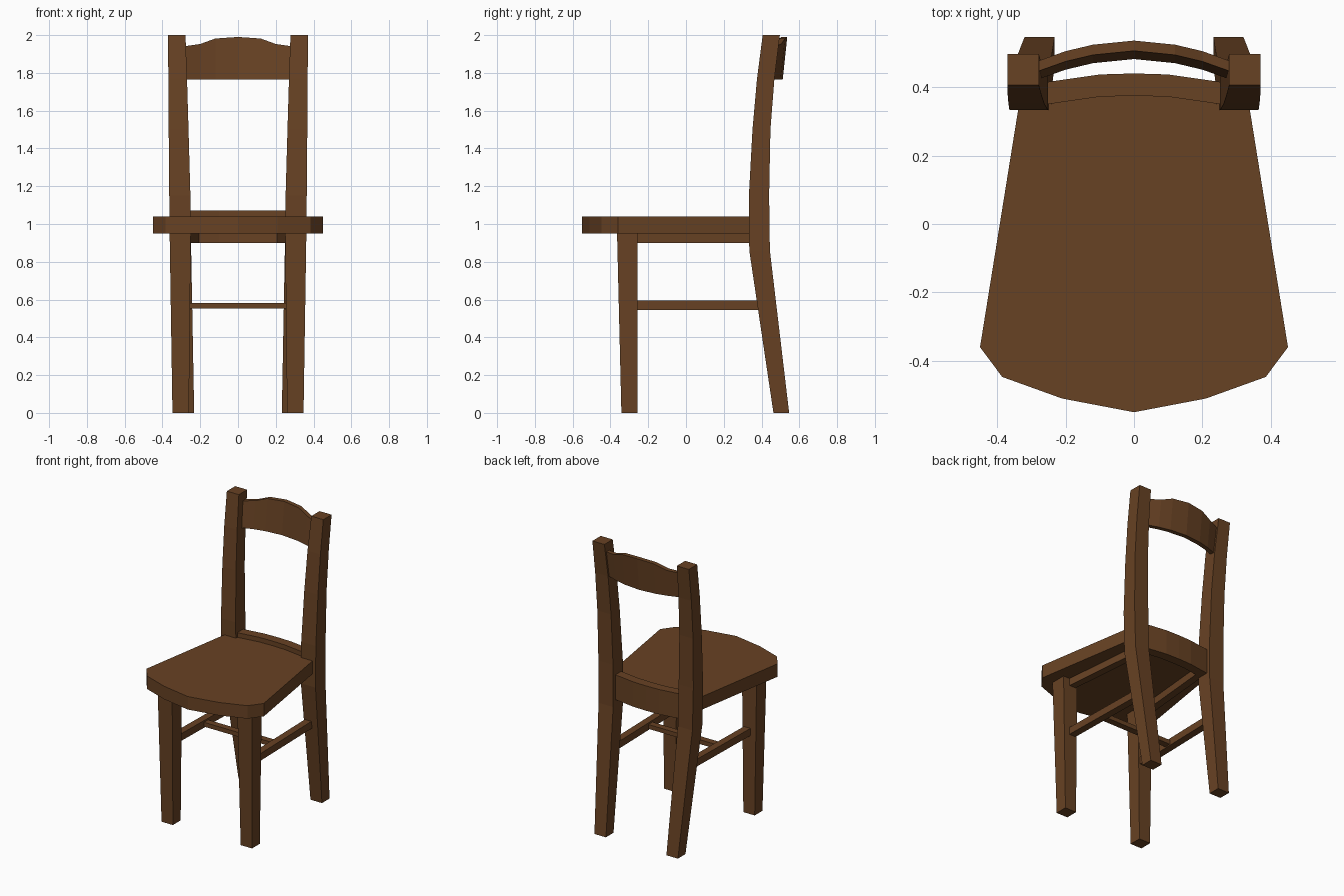
import bpy, bmesh
from mathutils import Vector

cube = bpy.data.objects.get("Cube")
if cube:
    bpy.data.objects.remove(cube, do_unlink=True)

wood = bpy.data.materials.new("brown wood")
wood.use_nodes = True
colour = (0.137, 0.054, 0.017, 1)
wood.diffuse_color = colour
wood.node_tree.nodes["Principled BSDF"].inputs["Base Color"].default_value = colour


def loft(name, rings, mirror=False):
    """Skin equal-sized rings of points into a closed, flat-shaded solid."""
    bm = bmesh.new()
    loops = [[bm.verts.new(p) for p in ring] for ring in rings]
    n = len(loops[0])
    for a, b in zip(loops, loops[1:]):
        for i in range(n):
            j = (i + 1) % n
            bm.faces.new((a[i], a[j], b[j], b[i]))
    bm.faces.new(loops[0][::-1])
    bm.faces.new(loops[-1])
    bmesh.ops.recalc_face_normals(bm, faces=bm.faces)
    mesh = bpy.data.meshes.new(name)
    bm.to_mesh(mesh)
    bm.free()
    mesh.materials.append(wood)
    obj = bpy.data.objects.new(name, mesh)
    bpy.context.collection.objects.link(obj)
    if mirror:
        obj.modifiers.new("Mirror", 'MIRROR')
    return obj


def leg(name, sections):
    """Sections are (z, x min, x max, y min, y max); mirrored to both sides."""
    loft(name, [[(x0, y0, z), (x1, y0, z), (x1, y1, z), (x0, y1, z)]
                for z, x0, x1, y0, y1 in sections], mirror=True)


def bar(name, start, end, width, height, mirror=False):
    """Straight rectangular bar lying between two points."""
    start, end = Vector(start), Vector(end)
    side = (end - start).cross(Vector((0, 0, 1))).normalized() * width / 2
    up = Vector((0, 0, height / 2))
    loft(name, [[p - side - up, p + side - up, p + side + up, p - side + up]
                for p in (start, end)], mirror)


def bowed_board(name, half, y_front, thickness, bottom, lean=0):
    """Upright curved board; half is (x, setback, top z) from centre to end."""
    stations = [(-x, s, z) for x, s, z in half[:0:-1]] + half
    rings = []
    for x, s, top in stations:
        y = y_front - s
        rings.append([(x, y, bottom), (x, y + thickness, bottom),
                      (x, y + thickness + lean, top), (x, y + lean, top)])
    loft(name, rings)


# Seat with a pointed front and a gently bowed rear edge
half = [(0, -0.55), (0.21, -0.51), (0.385, -0.447), (0.45, -0.36),
        (0.338, 0.337), (0.25, 0.35), (0.1, 0.375)]
outline = half + [(-x, y) for x, y in half[:0:-1]]
loft("seat", [[(x, y, z) for x, y in outline] for z in (0.95, 1.04)])

# Legs; the rear pair sweep back and continue up as the back posts
leg("front_legs", [(0, 0.26, 0.347, -0.342, -0.257),
                   (0.95, 0.25, 0.362, -0.365, -0.257)])
leg("back_legs_and_posts", [
    (0, 0.232, 0.32, 0.463, 0.546),
    (0.86, 0.248, 0.36, 0.335, 0.444),
    (1.15, 0.252, 0.364, 0.333, 0.44),
    (1.5, 0.262, 0.367, 0.352, 0.447),
    (1.77, 0.27, 0.369, 0.376, 0.468),
    (2, 0.278, 0.37, 0.406, 0.497)])

# Bowed boards between the posts
bowed_board("back_seat_rail",
            [(0, 0, 1.072), (0.1, 0.003, 1.072), (0.26, 0.026, 1.072)],
            0.375, 0.065, 0.9)
bowed_board("top_slat",
            [(0, 0, 1.99), (0.12, 0.012, 1.982), (0.2, 0.031, 1.953), (0.29, 0.063, 1.94)],
            0.482, 0.03, 1.765, lean=0.024)

# Rails under the seat
bar("side_seat_rails", (0.29, -0.28, 0.925), (0.23, 0.38, 0.925), 0.05, 0.05, mirror=True)

# H-shaped stretchers
bar("side_stretchers", (0.29, -0.28, 0.57), (0.275, 0.41, 0.57), 0.05, 0.05, mirror=True)
bar("cross_stretcher", (-0.28, 0.02, 0.568), (0.28, 0.02, 0.568), 0.045, 0.03)
